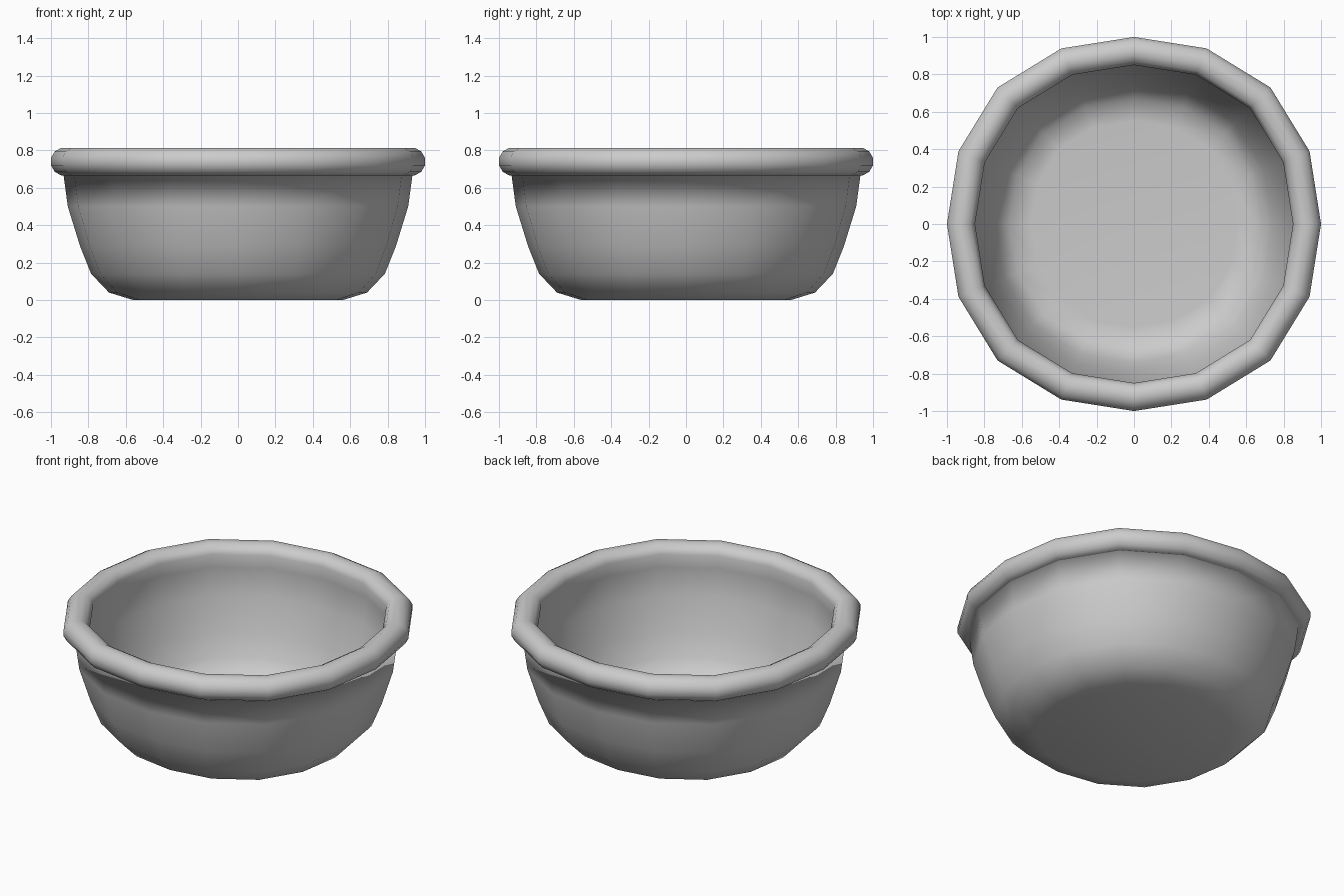
import bpy, bmesh, math

cube = bpy.data.objects.get("Cube")
if cube:
    bpy.data.objects.remove(cube, do_unlink=True)

SIDES = 16

grey = bpy.data.materials.new("plain_grey")
grey.use_nodes = True
COLOUR = (0.6, 0.6, 0.6, 1)
grey.diffuse_color = COLOUR
grey.node_tree.nodes["Principled BSDF"].inputs["Base Color"].default_value = COLOUR


def lathe(name, profile):
    """Spin (radius, height) points into a slightly squared 16-sided solid."""
    bm = bmesh.new()
    rings = []
    for r, z in profile:
        ring = []
        for i in range(SIDES):
            a = math.tau * i / SIDES
            k = r * (1 + 0.032 * math.sin(2 * a) ** 2)
            ring.append(bm.verts.new((k * math.cos(a), k * math.sin(a), z)))
        rings.append(ring)
    for low, high in zip(rings, rings[1:]):
        for i in range(SIDES):
            j = (i + 1) % SIDES
            bm.faces.new((low[i], low[j], high[j], high[i]))
    bm.faces.new(rings[0])
    bm.faces.new(rings[-1])
    bmesh.ops.recalc_face_normals(bm, faces=bm.faces)
    mesh = bpy.data.meshes.new(name)
    bm.to_mesh(mesh)
    bm.free()
    mesh.materials.append(grey)
    mesh.shade_smooth()
    obj = bpy.data.objects.new(name, mesh)
    bpy.context.collection.objects.link(obj)


# Outer wall from the flat base up to the rim
outer = [(0.56, 0), (0.69, 0.04), (0.785, 0.14), (0.845, 0.29),
         (0.91, 0.5), (0.933, 0.67)]

# Rolled rim, from its underside over the top to the inside
angles = [math.radians(-75 + 30 * i) for i in range(9)]
rim = [(0.925 + 0.0776 * math.cos(a), 0.74 + 0.0766 * math.sin(a)) for a in angles]

# Inner wall down to the flat floor
inner = [(0.868, 0.67), (0.85, 0.5), (0.79, 0.29), (0.74, 0.15),
         (0.665, 0.045), (0.55, 0.035)]

lathe("bowl", outer + rim + inner)
